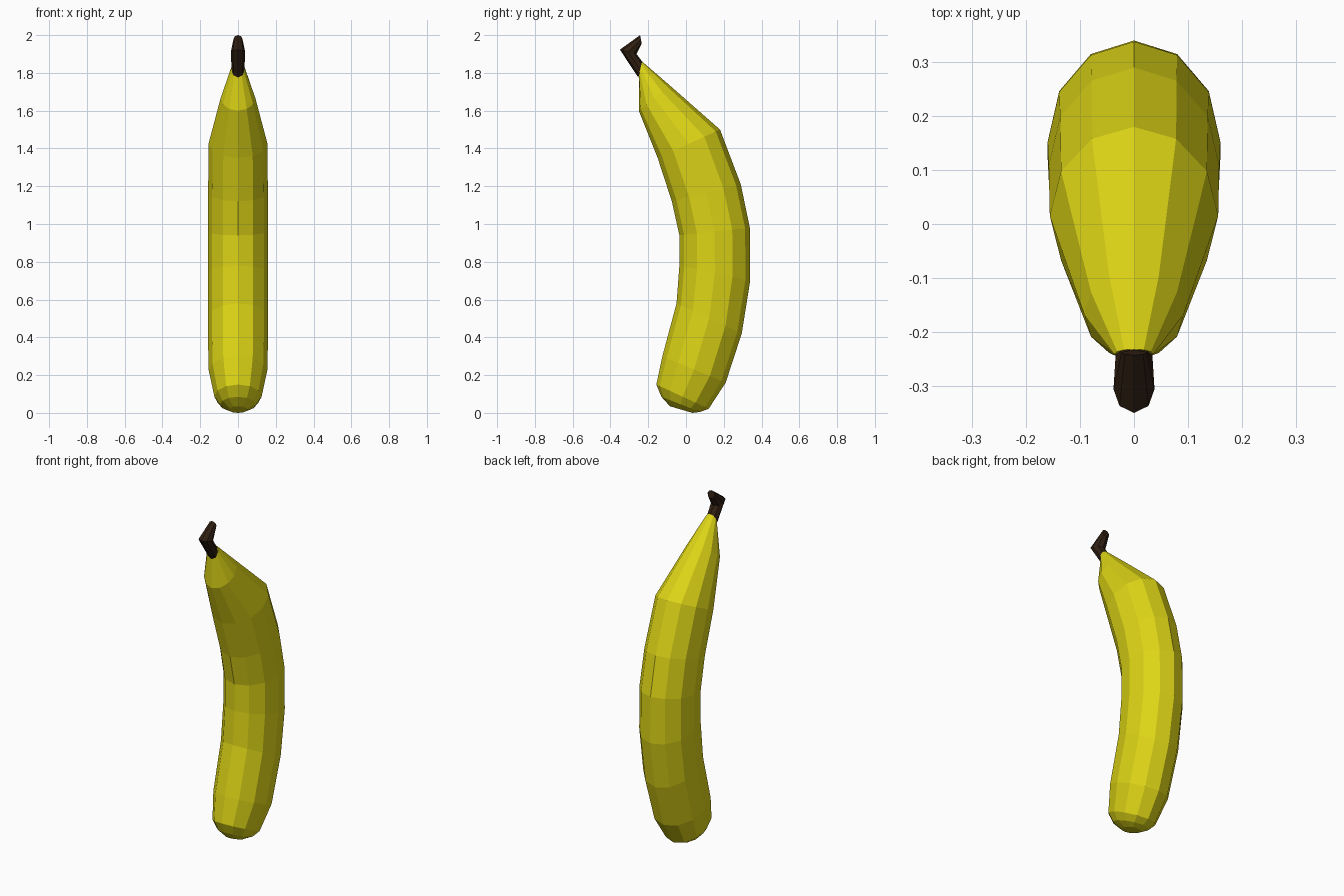
import bpy, bmesh, math
from mathutils import Vector

if "Cube" in bpy.data.objects:
    bpy.data.objects.remove(bpy.data.objects["Cube"])


def material(name, rgb):
    m = bpy.data.materials.new(name)
    m.diffuse_color = (*rgb, 1)
    m.use_nodes = True
    m.node_tree.nodes["Principled BSDF"].inputs["Base Color"].default_value = m.diffuse_color
    return m


def loft(name, rings, sides, mat):
    """Each ring: front (y, z), back (y, z), half width in x."""
    bm = bmesh.new()
    loops = []
    for fy, fz, by, bz, w in rings:
        front, back = Vector((0, fy, fz)), Vector((0, by, bz))
        mid, half = (front + back) / 2, (back - front) / 2
        loop = []
        for i in range(sides):
            a = 2 * math.pi * i / sides
            loop.append(bm.verts.new(mid + half * math.cos(a) + Vector((w * math.sin(a), 0, 0))))
        loops.append(loop)
    for lo, hi in zip(loops, loops[1:]):
        for i in range(sides):
            j = (i + 1) % sides
            bm.faces.new((lo[i], lo[j], hi[j], hi[i]))
    bm.faces.new(loops[0])
    bm.faces.new(loops[-1])
    bmesh.ops.recalc_face_normals(bm, faces=bm.faces)
    mesh = bpy.data.meshes.new(name)
    bm.to_mesh(mesh)
    bm.free()
    mesh.materials.append(mat)
    obj = bpy.data.objects.new(name, mesh)
    bpy.context.collection.objects.link(obj)
    return obj


yellow = material("yellow_peel", (0.72, 0.66, 0.008))
brown = material("brown_stem", (0.03, 0.014, 0.006))

# curved fruit, from blunt bottom to tapered neck
loft("banana_body", [
    (-0.085, 0.035, 0.035, 0.0, 0.05),
    (-0.13, 0.085, 0.075, 0.005, 0.095),
    (-0.157, 0.15, 0.12, 0.022, 0.125),
    (-0.125, 0.30, 0.21, 0.16, 0.156),
    (-0.05, 0.58, 0.295, 0.42, 0.16),
    (-0.035, 0.78, 0.34, 0.70, 0.16),
    (-0.035, 0.94, 0.338, 0.98, 0.16),
    (-0.075, 1.12, 0.29, 1.21, 0.158),
    (-0.15, 1.35, 0.18, 1.50, 0.156),
    (-0.25, 1.60, -0.085, 1.733, 0.092),
    (-0.25, 1.79, -0.232, 1.86, 0.036),
], 12, yellow)

# bent stem
loft("stem", [
    (-0.252, 1.775, -0.232, 1.86, 0.034),
    (-0.35, 1.923, -0.262, 1.90, 0.038),
    (-0.243, 2.0, -0.234, 1.955, 0.024),
], 8, brown)
